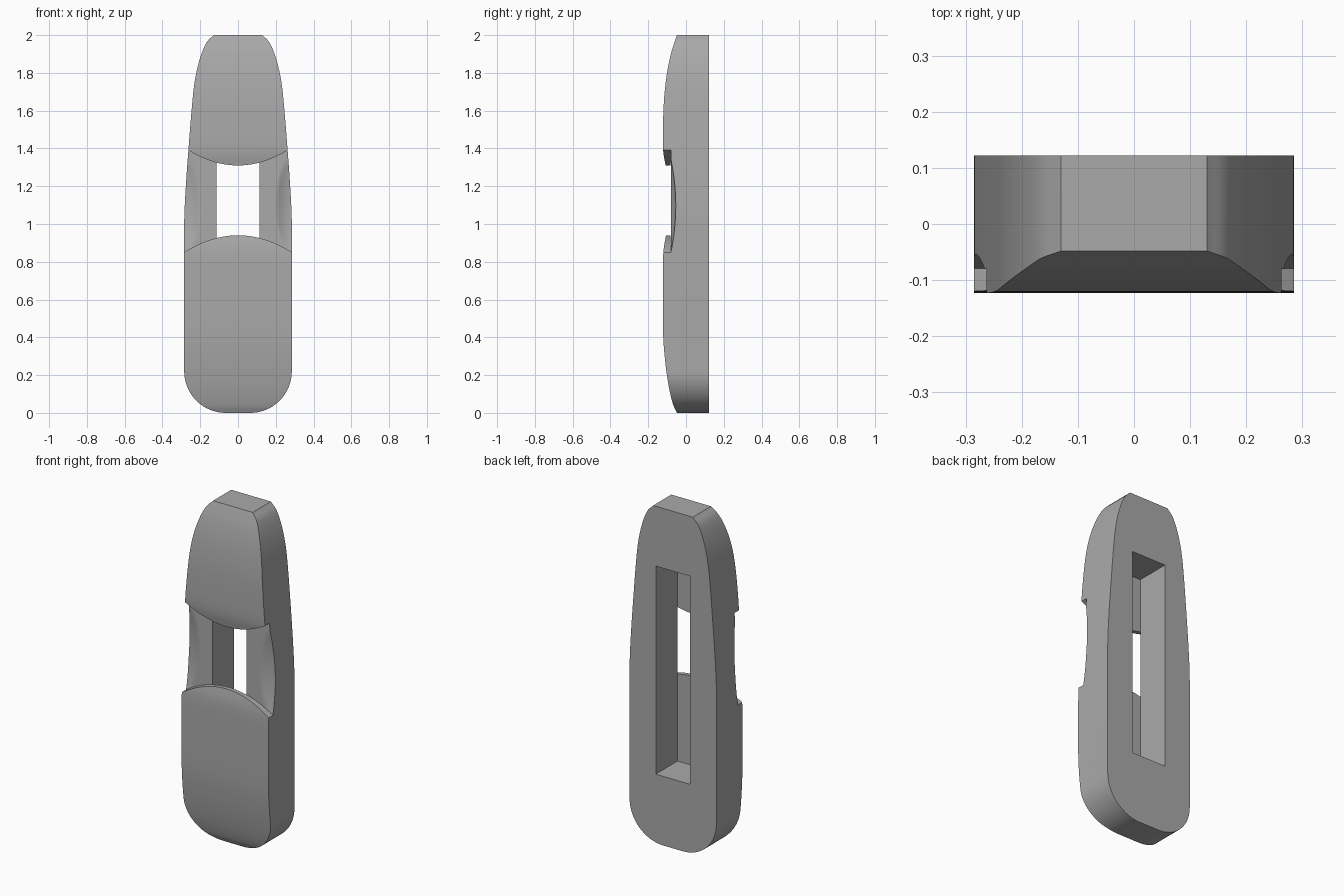
import bpy, bmesh, math
from mathutils import Vector

cube = bpy.data.objects.get("Cube")
if cube:
    bpy.data.objects.remove(cube, do_unlink=True)


def material(name, color):
    mat = bpy.data.materials.new(name)
    mat.use_nodes = True
    mat.diffuse_color = color
    mat.node_tree.nodes["Principled BSDF"].inputs["Base Color"].default_value = color
    return mat


def make_object(name, bm):
    bmesh.ops.recalc_face_normals(bm, faces=bm.faces)
    mesh = bpy.data.meshes.new(name)
    bm.to_mesh(mesh)
    bm.free()
    ob = bpy.data.objects.new(name, mesh)
    bpy.context.collection.objects.link(ob)
    return ob


def prism(name, points, offset):
    """Extrude a closed loop of 3D points along an offset."""
    bm = bmesh.new()
    face = bm.faces.new([bm.verts.new(p) for p in points])
    new = bmesh.ops.extrude_face_region(bm, geom=[face])["geom"]
    bmesh.ops.translate(bm, vec=offset, verts=[v for v in new if isinstance(v, bmesh.types.BMVert)])
    return make_object(name, bm)


def spline(points, steps=5):
    """Smooth curve through 2D points."""
    p = [Vector(q) for q in points]
    p = [2 * p[0] - p[1]] + p + [2 * p[-1] - p[-2]]
    out = []
    for a, b, c, d in zip(p, p[1:], p[2:], p[3:]):
        for i in range(steps):
            t = i / steps
            out.append(0.5 * (2 * b + (c - a) * t + (2 * a - 5 * b + 4 * c - d) * t**2
                              + (3 * b - a - 3 * c + d) * t**3))
    return out + [p[-2]]


def boolean(target, cutter, operation):
    mod = target.modifiers.new(operation, "BOOLEAN")
    mod.operation, mod.object, mod.solver = operation, cutter, "EXACT"
    bpy.context.view_layer.objects.active = target
    bpy.ops.object.modifier_apply(modifier=mod.name)
    bpy.data.objects.remove(cutter, do_unlink=True)


# Body outline seen from the front: tapered top, rounded bottom
half = spline([(0.13, 2), (0.17, 1.955), (0.205, 1.865), (0.23, 1.75), (0.246, 1.6),
               (0.262, 1.4), (0.275, 1.22), (0.284, 1.05), (0.285, 0.9)])
half += [Vector((0.065 + 0.22 * math.cos(a), 0.22 - 0.22 * math.sin(a)))
         for a in (math.pi / 2 * i / 16 for i in range(17))]
loop = [(x, z) for x, z in half] + [(-x, z) for x, z in reversed(half)]
body = prism("pull_tab_body", [(x, -0.2, z) for x, z in loop], (0, 0.322, 0))

# Side profile rounding the front towards both ends
front = spline([(-0.048, 2), (-0.06, 1.965), (-0.08, 1.9), (-0.102, 1.79), (-0.117, 1.65),
                (-0.122, 1.5), (-0.121, 1.39), (-0.108, 1.31)])
front += spline([(-0.106, 0.94), (-0.119, 0.86), (-0.122, 0.75), (-0.122, 0.45), (-0.112, 0.29),
                 (-0.093, 0.15), (-0.07, 0.05), (-0.048, 0)])
side = [(0.3, 0)] + [(0.3, 2)] + [(y, z) for y, z in front]
boolean(body, prism("side_profile", [(-0.4, y, z) for y, z in side], (0.8, 0, 0)), "INTERSECT")

# Recess between the two caps: curved ends, floor scooped at the outer edges
bm = bmesh.new()
cols, rows = 64, 24
layers = []
for front_side in (True, False):
    grid = []
    for i in range(cols + 1):
        x = -0.32 + 0.64 * i / cols
        top = 1.31 + 0.08 * (x / 0.262) ** 2
        low = 0.94 - 0.09 * (x / 0.285) ** 2
        column = []
        for j in range(rows + 1):
            z = low + (top - low) * j / rows
            s = ((abs(x) - 0.285) / 0.08) ** 2 + ((z - 1.1) / 0.25) ** 2
            y = -0.2 if front_side else -0.08 + 0.026 * max(0, 1 - s)
            column.append(bm.verts.new((x, y, z)))
        grid.append(column)
    for i in range(cols):
        for j in range(rows):
            bm.faces.new((grid[i][j], grid[i + 1][j], grid[i + 1][j + 1], grid[i][j + 1]))
    layers.append(grid)
bmesh.ops.bridge_loops(bm, edges=[e for e in bm.edges if e.is_boundary])
boolean(body, make_object("recess_cutter", bm), "DIFFERENCE")

# Long slot from the back, opening into the recess
slot = [(-0.113, 0.41), (0.113, 0.41), (0.113, 1.645), (-0.113, 1.645)]
boolean(body, prism("slot_cutter", [(x, -0.082, z) for x, z in slot], (0, 0.4, 0)), "DIFFERENCE")

# Finish
body.data.materials.clear()
body.data.materials.append(material("plain_grey", (0.4, 0.4, 0.4, 1)))
for poly in body.data.polygons:
    poly.material_index = 0
bpy.ops.object.select_all(action="DESELECT")
body.select_set(True)
bpy.context.view_layer.objects.active = body
bpy.ops.object.shade_smooth_by_angle(angle=math.radians(30))
